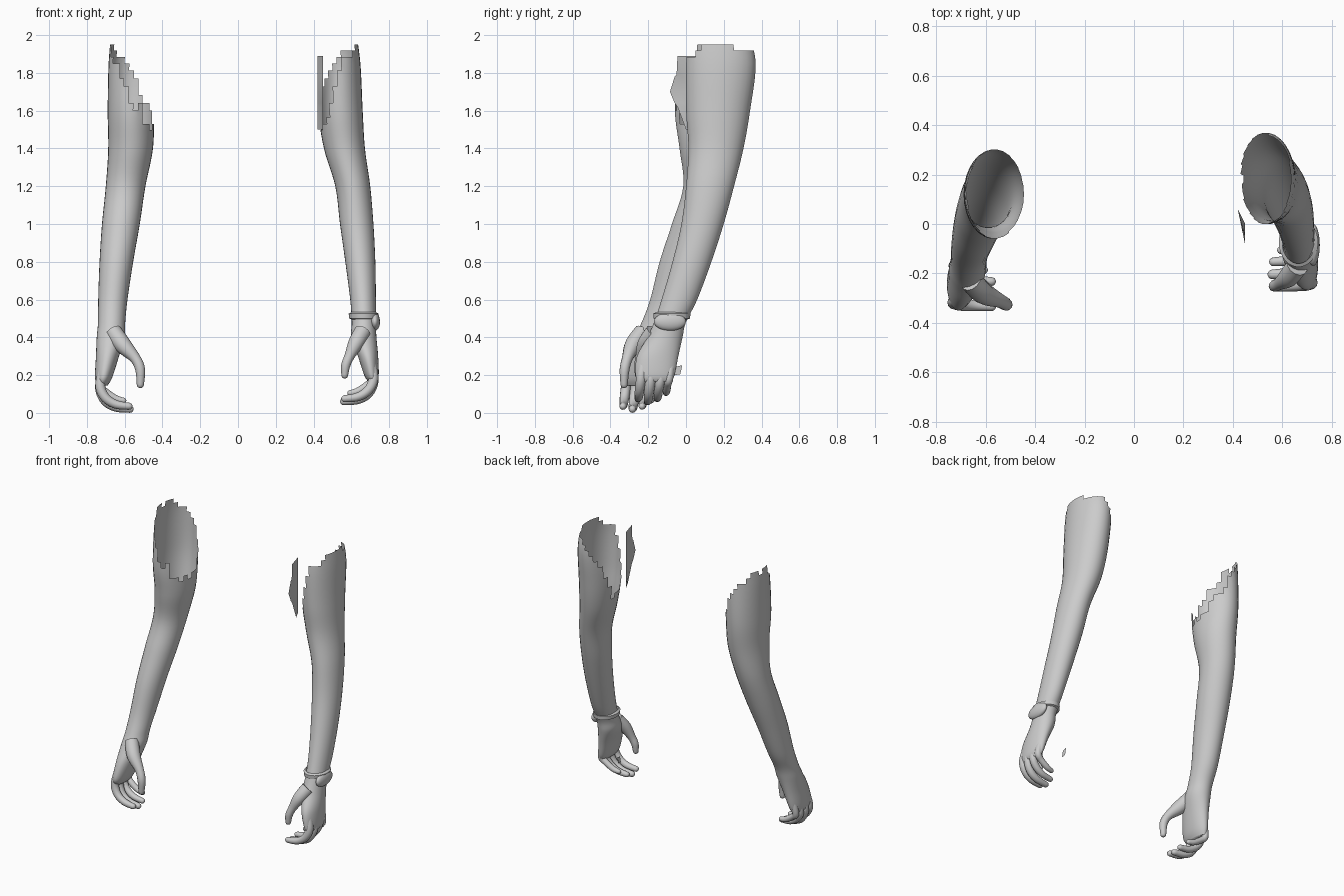
import bpy, bmesh, math, random
from mathutils import Vector

random.seed(4)
cube = bpy.data.objects.get("Cube")
if cube:
    bpy.data.objects.remove(cube)

skin = bpy.data.materials.new("plain grey")
skin.use_nodes = True
GREY = (0.6, 0.6, 0.6, 1)
skin.diffuse_color = GREY
skin.node_tree.nodes["Principled BSDF"].inputs["Base Color"].default_value = GREY


def spline(rows, steps):
    """Smooth samples through rows of equal length."""
    rows = [Vector(r) for r in rows]
    out = []
    for i in range(len(rows) - 1):
        a, b = rows[max(i - 1, 0)], rows[i]
        c, d = rows[i + 1], rows[min(i + 2, len(rows) - 1)]
        for k in range(steps):
            t = k / steps
            out.append(0.5 * (2 * b + (c - a) * t + (2 * a - 5 * b + 4 * c - d) * t * t
                              + (3 * b - a - 3 * c + d) * t ** 3))
    return out + [rows[-1]]


def loft(bm, rings, closed=True, cap_start=False, cap_end=False):
    loops = [[bm.verts.new(p) for p in ring] for ring in rings]
    n = len(rings[0])
    for a, b in zip(loops, loops[1:]):
        for i in range(n if closed else n - 1):
            j = (i + 1) % n
            bm.faces.new((a[i], a[j], b[j], b[i]))
    if cap_start:
        bm.faces.new(loops[0][::-1])
    if cap_end:
        bm.faces.new(loops[-1])


def finish(name, bm, angle=60):
    bmesh.ops.recalc_face_normals(bm, faces=bm.faces)
    mesh = bpy.data.meshes.new(name)
    bm.to_mesh(mesh)
    bm.free()
    mesh.materials.append(skin)
    ob = bpy.data.objects.new(name, mesh)
    bpy.context.collection.objects.link(ob)
    bpy.ops.object.select_all(action="DESELECT")
    ob.select_set(True)
    bpy.context.view_layer.objects.active = ob
    bpy.ops.object.shade_smooth_by_angle(angle=math.radians(angle))
    return ob


def section(z, x0, x1, y0, y1, count=30):
    """Horizontal oval ring filling the given x and y limits."""
    turn = [2 * math.pi * i / count for i in range(count)]
    return [Vector(((x0 + x1) / 2 + (x1 - x0) / 2 * math.cos(t),
                    (y0 + y1) / 2 + (y1 - y0) / 2 * math.sin(t), z)) for t in turn]


def limb(name, profile, tear):
    """Arm and palm in one skin; the top is torn to a height set by direction."""
    bm = bmesh.new()
    rows = [(z, x0, x1, y0, y1) for z, x0, x1, y0, y1 in spline_rows(profile)]
    loft(bm, [section(*r) for r in rows], cap_end=True)
    jag = [random.uniform(-0.03, 0.03) for _ in range(30)]
    axis = [r for r in rows if r[0] > 1.6][-1]
    cx, cy = (axis[1] + axis[2]) / 2, (axis[3] + axis[4]) / 2
    wx, wy = axis[2] - axis[1], axis[4] - axis[3]
    doomed = []
    for f in bm.faces:
        p = f.calc_center_median()
        if p.z < 1.3:
            continue
        u = math.atan2((p.y - cy) / wy, (p.x - cx) / wx) / (2 * math.pi) % 1
        k = int(u * 8) % 8
        limit = tear[k] + (tear[(k + 1) % 8] - tear[k]) * (u * 8 % 1)
        if p.z > limit + jag[int(u * 30) % 30]:
            doomed.append(f)
    bmesh.ops.delete(bm, geom=doomed, context="FACES")
    finish(name, bm)


def spline_rows(profile):
    # two passes because vectors of five need splitting into z/x and y parts
    zx = spline([r[:3] for r in profile], 6)
    y = spline([(r[3], r[4], 0) for r in profile], 6)
    return [(a.x, a.y, a.z, b.x, b.y) for a, b in zip(zx, y)]


def digit(bm, path, sides=12):
    """Tapered tube through (x, y, z, radius) points with a rounded tip."""
    pts = spline(path, 5)
    end, back = pts[-1], pts[-2]
    aim = (end.xyz - back.xyz).normalized()
    for s in (0.5, 0.8, 0.97):
        p = end.xyz + aim * end.w * s
        pts.append(Vector((*p, end.w * math.sqrt(1 - s * s))))
    rings = []
    for i, p in enumerate(pts):
        d = (pts[min(i + 1, len(pts) - 1)].xyz - pts[max(i - 1, 0)].xyz).normalized()
        u = d.cross(Vector((0, 1, 0))).normalized()
        v = d.cross(u)
        turn = [2 * math.pi * k / sides for k in range(sides)]
        rings.append([p.xyz + p.w * (u * math.cos(t) + v * math.sin(t)) for t in turn])
    loft(bm, rings, cap_start=True, cap_end=True)


def hand(side, dx, dy, dz, thumb):
    """Four curled fingers and a thumb; side is +1 for left."""
    # knuckle y, knuckle z, tip x, tip z, radius
    fingers = [("index", -0.238, 0.21, 0.565, 0.075, 0.025),
               ("middle", -0.188, 0.20, 0.56, 0.06, 0.026),
               ("ring", -0.137, 0.20, 0.565, 0.075, 0.024),
               ("little", -0.09, 0.21, 0.595, 0.105, 0.021)]
    label = "left_" if side > 0 else "right_"
    for name, y, z, tx, tz, r in fingers:
        path = [(0.705, y + 0.01, z + 0.05, r), (0.717, y, z - 0.03, r * 1.05),
                (0.69, y - 0.008, tz + 0.045, r), (0.635, y - 0.012, tz + 0.01, r * 0.9),
                (tx, y - 0.016, tz, r * 0.75)]
        bm = bmesh.new()
        digit(bm, [(side * (px + dx), py + dy, pz + dz, pr) for px, py, pz, pr in path])
        finish(label + name + "_finger", bm)
    bm = bmesh.new()
    digit(bm, thumb)
    finish(label + "thumb", bm)


# Arms: each row is z, x limits, y limits, from shoulder to knuckles
limb("left_arm", [
    (2.02, 0.43, 0.625, 0.02, 0.33), (1.85, 0.42, 0.648, 0.0, 0.37),
    (1.6, 0.425, 0.66, 0.0, 0.34), (1.4, 0.455, 0.672, 0.012, 0.305),
    (1.2, 0.515, 0.70, 0.0, 0.255), (1.0, 0.54, 0.717, -0.025, 0.20),
    (0.8, 0.568, 0.727, -0.072, 0.135), (0.6, 0.594, 0.73, -0.13, 0.06),
    (0.48, 0.602, 0.73, -0.17, 0.0), (0.4, 0.60, 0.733, -0.205, -0.018),
    (0.3, 0.635, 0.742, -0.26, -0.04), (0.2, 0.668, 0.745, -0.268, -0.06),
    (0.165, 0.69, 0.735, -0.25, -0.08)],
    [1.97, 1.95, 1.88, 1.75, 1.47, 1.52, 1.84, 1.92])
limb("right_arm", [
    (2.02, -0.67, -0.45, -0.03, 0.29), (1.85, -0.685, -0.44, -0.05, 0.30),
    (1.6, -0.69, -0.445, -0.06, 0.30), (1.4, -0.687, -0.45, -0.035, 0.275),
    (1.2, -0.70, -0.49, -0.015, 0.23), (1.0, -0.72, -0.52, -0.075, 0.16),
    (0.8, -0.733, -0.555, -0.14, 0.08), (0.6, -0.74, -0.585, -0.19, 0.0),
    (0.48, -0.741, -0.597, -0.235, -0.06), (0.4, -0.748, -0.60, -0.275, -0.085),
    (0.3, -0.752, -0.63, -0.325, -0.11), (0.19, -0.757, -0.665, -0.35, -0.135),
    (0.145, -0.745, -0.69, -0.325, -0.155)],
    [1.5, 1.62, 1.8, 1.93, 1.96, 1.88, 1.66, 1.53])

# Hands
hand(1, 0, 0, 0, [(0.66, -0.17, 0.43, 0.045), (0.625, -0.215, 0.37, 0.041),
                  (0.59, -0.24, 0.3, 0.027), (0.57, -0.25, 0.25, 0.024),
                  (0.565, -0.252, 0.2, 0.018)])
hand(-1, 0.012, -0.08, -0.04, [(-0.66, -0.23, 0.43, 0.045), (-0.61, -0.28, 0.36, 0.045),
                               (-0.545, -0.31, 0.29, 0.029), (-0.518, -0.325, 0.23, 0.026),
                               (-0.517, -0.328, 0.15, 0.019)])

# Wrist band with an oval face on the outer side
bm = bmesh.new()
band = [(0.495, 0.0), (0.5, 0.012), (0.525, 0.014), (0.533, 0.0)]
loft(bm, [section(z, 0.60 - g, 0.731 + g, -0.16 - g, 0.01 + g) for z, g in band])
finish("wrist_band", bm)
bm = bmesh.new()
bmesh.ops.create_uvsphere(bm, u_segments=24, v_segments=12, radius=1)
for v in bm.verts:
    v.co = Vector((0.725 + 0.027 * v.co.x, -0.085 + 0.085 * v.co.y, 0.483 + 0.048 * v.co.z))
finish("wrist_band_face", bm)

# Torn flap beside the left armpit
bm = bmesh.new()
flap = [(1.5, 0.0), (1.62, -0.045), (1.64, -0.06), (1.7, -0.085),
        (1.78, -0.06), (1.79, -0.05), (1.89, -0.045)]
loft(bm, [[Vector((0.42 + 0.03 * t, 0.06 + (edge - 0.06) * t, z)) for t in (0, 0.33, 0.66, 1)]
          for z, edge in flap], closed=False)
finish("armpit_flap", bm)

# Loose scrap behind the left hand
bm = bmesh.new()
loft(bm, [[Vector((0.545, -0.06, 0.2)), Vector((0.545, -0.03, 0.205))],
          [Vector((0.545, -0.05, 0.245)), Vector((0.545, -0.02, 0.252))]], closed=False)
finish("loose_scrap", bm)
